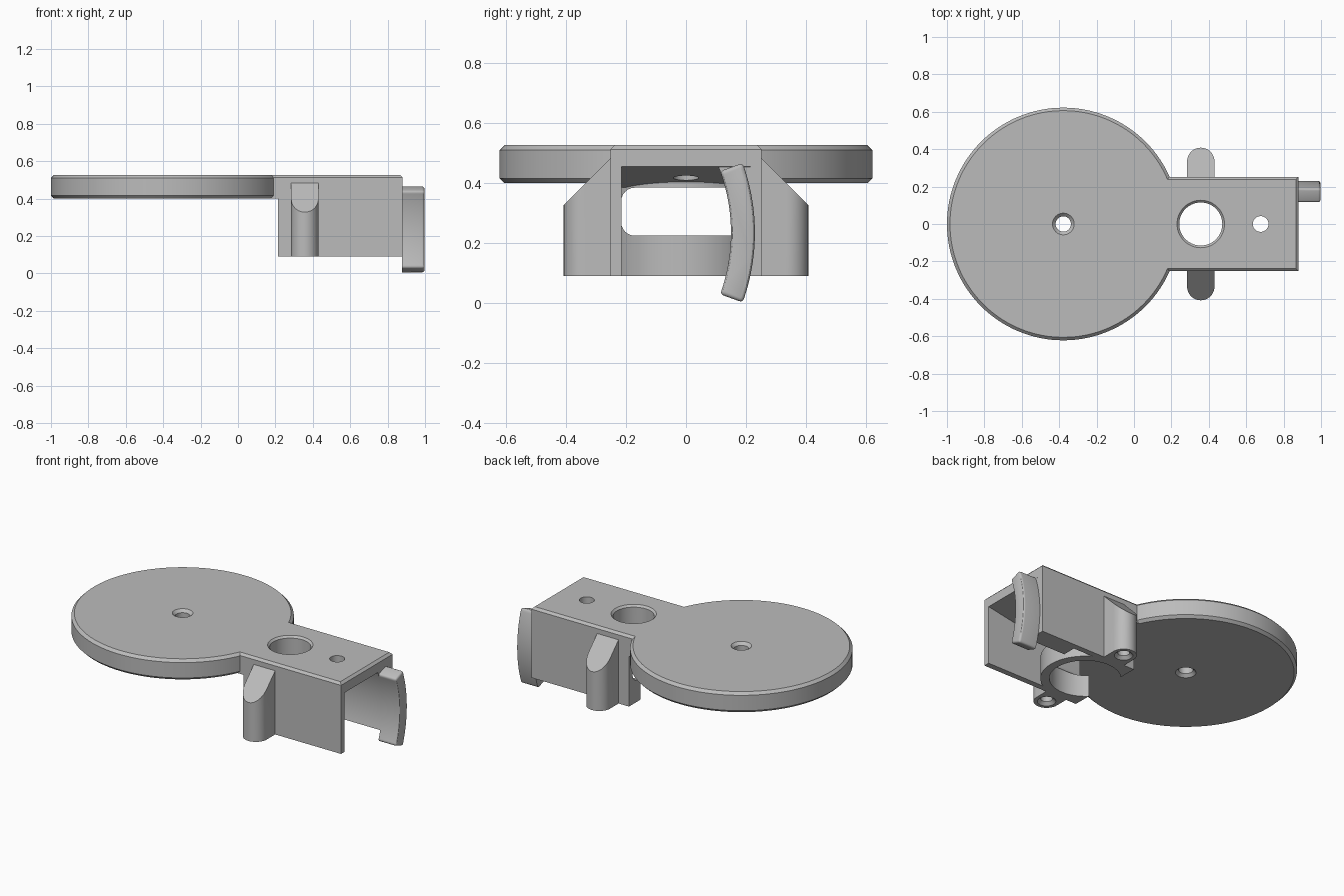
import bpy, bmesh
from math import cos, sin, pi, radians
from mathutils import Vector

cube = bpy.data.objects.get("Cube")
if cube:
    bpy.data.objects.remove(cube, do_unlink=True)

grey = bpy.data.materials.new("plain grey")
grey.use_nodes = True
grey.diffuse_color = (0.5, 0.5, 0.5, 1)
grey.node_tree.nodes["Principled BSDF"].inputs["Base Color"].default_value = (0.5, 0.5, 0.5, 1)


def finish(name, bm):
    bmesh.ops.recalc_face_normals(bm, faces=bm.faces)
    mesh = bpy.data.meshes.new(name)
    bm.to_mesh(mesh)
    bm.free()
    mesh.materials.append(grey)
    obj = bpy.data.objects.new(name, mesh)
    bpy.context.collection.objects.link(obj)
    return obj


def prism(name, profile, axis, lo, hi, bevel=0, pick=lambda e: True, segments=1):
    """Extrude a 2D profile along an axis; the profile uses the other two axes in order."""
    def point(p, h):
        c = list(p)
        c.insert("xyz".index(axis), h)
        return Vector(c)
    bm = bmesh.new()
    a = [bm.verts.new(point(p, lo)) for p in profile]
    b = [bm.verts.new(point(p, hi)) for p in profile]
    bm.faces.new(a)
    bm.faces.new(b)
    n = len(a)
    for i in range(n):
        bm.faces.new((a[i], a[(i + 1) % n], b[(i + 1) % n], b[i]))
    bmesh.ops.recalc_face_normals(bm, faces=bm.faces)
    if bevel:
        edges = [e for e in bm.edges if pick(e)]
        bmesh.ops.bevel(bm, geom=edges, offset=bevel, segments=segments, affect='EDGES', profile=0.5)
    return finish(name, bm)


def rect(u0, u1, v0, v1):
    return [(u0, v0), (u1, v0), (u1, v1), (u0, v1)]


def arc(cu, cv, r, start, end, n):
    return [(cu + r * cos(radians(start + (end - start) * i / n)),
             cv + r * sin(radians(start + (end - start) * i / n))) for i in range(n + 1)]


def circle(cu, cv, r, n=64):
    return arc(cu, cv, r, 0, 360, n)[:-1]


def cone(x, y, z0, r0, z1, r1):
    bm = bmesh.new()
    lower = [bm.verts.new((u, v, z0)) for u, v in circle(x, y, r0, 48)]
    upper = [bm.verts.new((u, v, z1)) for u, v in circle(x, y, r1, 48)]
    bm.faces.new(lower)
    bm.faces.new(upper)
    for i in range(48):
        j = (i + 1) % 48
        bm.faces.new((lower[i], lower[j], upper[j], upper[i]))
    return finish("cutter", bm)


def combine(obj, others, operation='DIFFERENCE'):
    """Boolean each helper into the object, then remove the helper."""
    for other in others:
        mod = obj.modifiers.new("cut", 'BOOLEAN')
        mod.operation, mod.solver, mod.object = operation, 'EXACT', other
        bpy.context.view_layer.update()
        graph = bpy.context.evaluated_depsgraph_get()
        mesh = bpy.data.meshes.new_from_object(obj.evaluated_get(graph))
        obj.modifiers.clear()
        obj.data = mesh
        bpy.data.objects.remove(other, do_unlink=True)


def level(z):
    return lambda e: all(abs(v.co.z - z) < 1e-4 for v in e.verts)


TOP, BASE, FOOT = 0.527, 0.4, 0.09
DISC_X, BORE_X = -0.378, 0.357

# Round platform with chamfered rims, joined to the arm plate and its legs
body = prism("platform_and_bracket", circle(DISC_X, 0, 0.622, 128), "z", BASE, TOP, 0.016,
             lambda e: level(TOP)(e) or level(BASE)(e))
plate = prism("plate", rect(-0.2, 0.88, -0.252, 0.252), "z", BASE, TOP, 0.014, level(TOP))
legs = prism("legs", rect(0.213, 0.88, -0.252, 0.252), "z", FOOT, 0.47)
combine(body, [plate, legs], 'UNION')

# Open cavity under the arm, leaving a round collar around the bore
cavity = prism("cavity", [(BORE_X, 0), (0.95, 0), (0.95, 0.466), (0.88, 0.455), (0.5, 0.385), (BORE_X, 0.385)],
               "y", -0.216, 0.216)
combine(cavity, [prism("collar", circle(BORE_X, 0, 0.25), "z", -0.1, 0.6)])
bore = prism("bore", circle(BORE_X, 0, 0.2), "z", 0, 0.385)

# Rounded window through the collar
window = prism("window", rect(-0.216, 0.216, 0.225, 0.385), "x", 0.1, 0.7, 0.045,
               lambda e: abs(e.verts[0].co.x - e.verts[1].co.x) > 0.1, 6)

# Holes in the top, with countersinks
holes = [prism("hole", circle(BORE_X, 0, 0.115), "z", 0.3, 0.6),
         cone(BORE_X, 0, TOP - 0.013, 0.114, TOP + 0.002, 0.129),
         prism("hole", circle(0.677, 0, 0.042, 40), "z", 0.3, 0.6),
         prism("hole", circle(DISC_X, 0, 0.041, 40), "z", 0.3, 0.6),
         cone(DISC_X, 0, TOP - 0.018, 0.04, TOP + 0.002, 0.06),
         cone(DISC_X, 0, BASE - 0.002, 0.06, BASE + 0.018, 0.04)]
combine(body, [cavity, bore, window] + holes)

# Side posts with sloped tops and screw holes underneath
parts = [body]
for name, s in (("back_post", 1), ("front_post", -1)):
    outline = [(0.284, s * 0.235)] + arc(BORE_X, s * 0.335, 0.073, 180, 180 - s * 180, 20) + [(0.43, s * 0.235)]
    post = prism(name, outline, "z", FOOT, 0.5)
    slope = prism("slope", [(s * 0.2, 0.535), (s * 0.5, 0.235), (s * 0.5, 0.7), (s * 0.2, 0.7)], "x", 0.2, 0.5)
    hole = prism("hole", circle(BORE_X, s * 0.335, 0.034, 32), "z", 0, 0.27)
    sink = cone(BORE_X, s * 0.335, FOOT - 0.002, 0.054, FOOT + 0.018, 0.034)
    combine(post, [slope, hole, sink])
    parts.append(post)

# Curved pad inside the back wall, and the curved tab at its end
parts.append(prism("curved_pad", arc(-0.45, 0.235, 0.6, -14, 22, 20) + [(0.24, 0.46), (0.24, FOOT)],
                   "x", 0.62, 0.879))
tab = prism("curved_tab", arc(-0.45, 0.235, 0.6, -20, 20, 24) + arc(-0.45, 0.235, 0.68, 20, -20, 24),
            "x", 0.878, 0.997, 0.012,
            lambda e: e.calc_face_angle(0) > 0.5 and min(v.co.x for v in e.verts) > 0.88
            or (abs(e.verts[0].co.x - e.verts[1].co.x) > 0.05 and e.calc_face_angle(0) > 0.5), 3)
parts.append(tab)

# Smooth curved walls, sharp edges elsewhere
for obj in bpy.context.view_layer.objects:
    obj.select_set(obj in parts)
bpy.context.view_layer.objects.active = body
bpy.ops.object.shade_smooth_by_angle(angle=radians(30))
